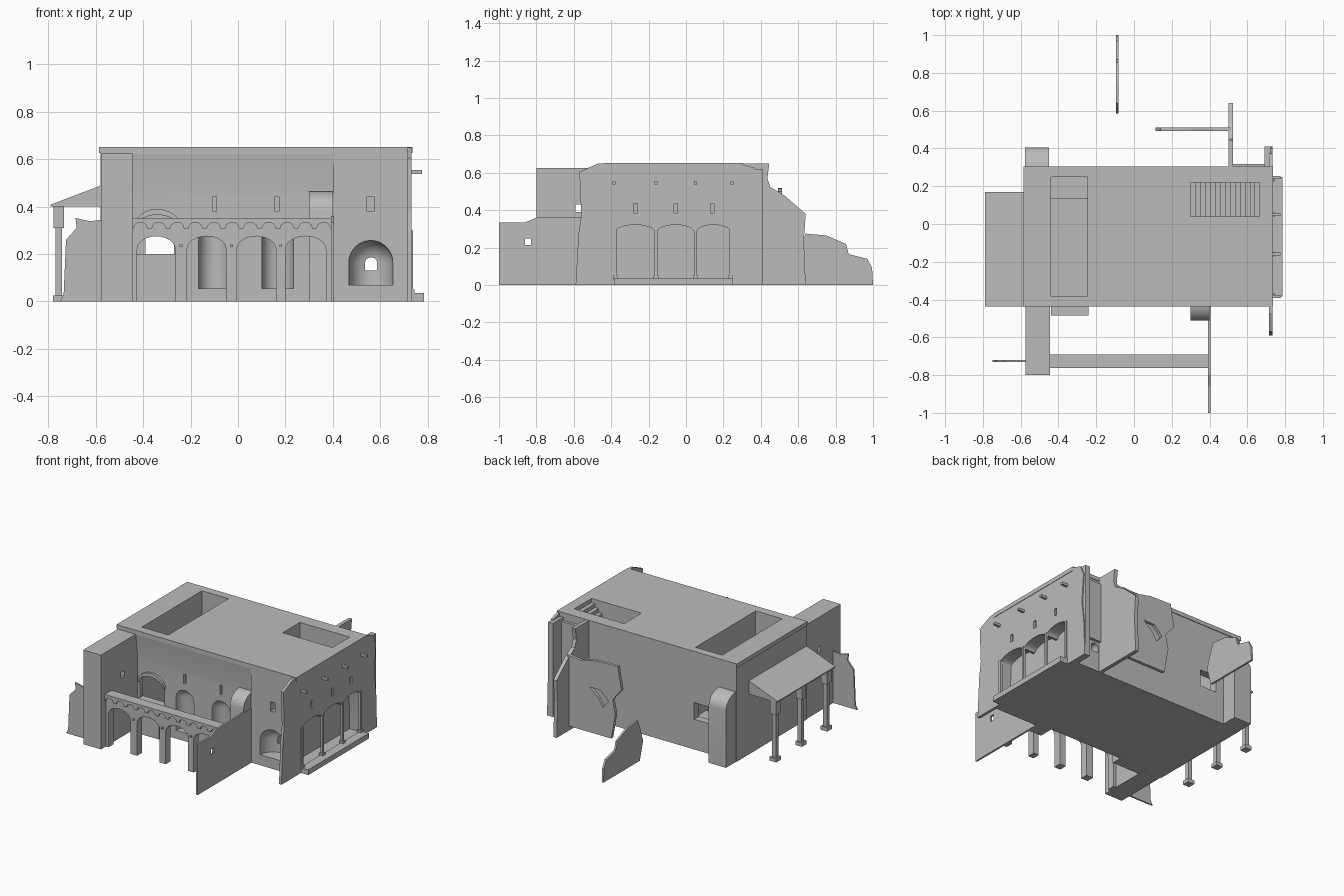
import bpy, bmesh, math
from mathutils import Vector

if "Cube" in bpy.data.objects:
    bpy.data.objects.remove(bpy.data.objects["Cube"])

plaster = bpy.data.materials.new("plaster_grey")
plaster.diffuse_color = (0.5, 0.5, 0.5, 1)
plaster.use_nodes = True
plaster.node_tree.nodes["Principled BSDF"].inputs["Base Color"].default_value = plaster.diffuse_color


def finish(name, bm):
    bmesh.ops.recalc_face_normals(bm, faces=bm.faces)
    me = bpy.data.meshes.new(name)
    bm.to_mesh(me)
    bm.free()
    me.materials.append(plaster)
    ob = bpy.data.objects.new(name, me)
    bpy.context.collection.objects.link(ob)
    return ob


def extrude(name, pts, axis, a, b):
    """Outline pushed along an axis: x uses (y,z), y uses (x,z), z uses (x,y)."""
    place = {'x': lambda p, t: (t, p[0], p[1]),
             'y': lambda p, t: (p[0], t, p[1]),
             'z': lambda p, t: (p[0], p[1], t)}[axis]
    bm = bmesh.new()
    f = bm.faces.new([bm.verts.new(place(p, a)) for p in pts])
    r = bmesh.ops.extrude_face_region(bm, geom=[f])
    move = Vector(place((0, 0), b - a))
    bmesh.ops.translate(bm, vec=move, verts=[v for v in r['geom'] if isinstance(v, bmesh.types.BMVert)])
    return finish(name, bm)


def box(name, x0, x1, y0, y1, z0, z1):
    return extrude(name, [(x0, y0), (x1, y0), (x1, y1), (x0, y1)], 'z', z0, z1)


def arc(x0, x1, spring, crown, n=12):
    """Half ellipse from x1 back to x0."""
    c, r = (x0 + x1) / 2, (x1 - x0) / 2
    return [(c + r * math.cos(math.pi * i / n), spring + (crown - spring) * math.sin(math.pi * i / n))
            for i in range(n + 1)]


def arch(x0, x1, z0, spring, crown):
    return [(x0, z0), (x1, z0)] + arc(x0, x1, spring, crown)


def apse(x, y, r, z0, top):
    """Round niche cutter with a domed head, made by spinning a profile."""
    bm = bmesh.new()
    prof = [(0, z0), (r, z0)] + [(r * math.cos(i * math.pi / 16), top - r + r * math.sin(i * math.pi / 16))
                                 for i in range(9)]
    vs = [bm.verts.new((x + p, y, z)) for p, z in prof]
    es = [bm.edges.new(e) for e in zip(vs, vs[1:])]
    bmesh.ops.spin(bm, geom=vs + es, cent=(x, y, 0), axis=(0, 0, 1), angle=2 * math.pi, steps=28)
    bmesh.ops.remove_doubles(bm, verts=bm.verts, dist=1e-5)
    return finish("cutter", bm)


def cut(ob, cutters, keep=False):
    for c in cutters:
        m = ob.modifiers.new("cut", 'BOOLEAN')
        m.operation, m.solver, m.object = 'DIFFERENCE', 'EXACT', c
        c.hide_render = True
    dg = bpy.context.evaluated_depsgraph_get()
    me = bpy.data.meshes.new_from_object(ob.evaluated_get(dg))
    ob.modifiers.clear()
    ob.data = me
    if not keep:
        for c in cutters:
            bpy.data.objects.remove(c)


def smooth(ob):
    bpy.ops.object.select_all(action='DESELECT')
    ob.select_set(True)
    bpy.context.view_layer.objects.active = ob
    bpy.ops.object.shade_smooth_by_angle(angle=math.radians(30))


# main hall and roof slab
hall = box("main_hall", -0.58, 0.72, -0.436, 0.30, 0, 0.63)
roof = box("roof_slab", -0.585, 0.735, -0.438, 0.304, 0.625, 0.652)

# shared cutters: light well and stair pit
well = box("cutter", -0.44, -0.245, -0.38, 0.25, 0.02, 0.8)
steps = [(0.30, 0.8), (0.30, 0.29)]
n = 14
for i in range(n):
    w = 0.365 / n
    z = 0.29 + i * 0.36 / n
    steps += [(0.30 + (i + 1) * w, z), (0.30 + (i + 1) * w, z + 0.36 / n)]
steps += [(0.665, 0.8)]
stair_pit = extrude("cutter", steps, 'y', 0.04, 0.22)

# side loggia opening with three arches
cols = [-0.385, -0.16, 0.05, 0.245]
opening = [(cols[0], 0.03), (cols[3], 0.03)]
for a, b in reversed(list(zip(cols, cols[1:]))):
    opening += arc(a + 0.008, b - 0.008, 0.285, 0.322)
loggia = extrude("cutter", opening, 'x', 0.648, 0.8)

cut(roof, [well, stair_pit], keep=True)

# recessed front wall under a sloped overhang
front_recess = extrude("cutter", [(-0.46, -0.02), (-0.415, -0.02), (-0.415, 0.46), (-0.435, 0.622), (-0.46, 0.622)],
                       'x', -0.445, 0.40)
cutters = [well, stair_pit, loggia, front_recess,
           extrude("cutter", arch(-0.43, -0.25, 0.2, 0.31, 0.365), 'y', -0.5, -0.36),
           box("cutter", -0.39, -0.27, 0.2, 0.35, 0.20, 0.31),
           extrude("cutter", arch(0.535, 0.587, 0.13, 0.16, 0.186), 'y', -0.40, 0.4),
           apse(-0.10, -0.415, 0.066, 0.055, 0.335),
           apse(0.167, -0.415, 0.066, 0.055, 0.335),
           apse(0.56, -0.437, 0.093, 0.07, 0.257)]
for x, w in ((-0.10, 0.008), (0.165, 0.008), (0.56, 0.016)):
    cutters.append(box("cutter", x - w, x + w, -0.5, -0.39, 0.38, 0.442))
cut(hall, [c for c in cutters if c is not loggia], keep=True)
cut(hall, [loggia], keep=True)
smooth(hall)

# ragged side facade with small windows
facade = extrude("side_facade", [(-0.59, 0), (0.41, 0), (0.405, 0.2), (0.385, 0.37), (0.40, 0.56), (0.37, 0.625),
                                 (0.285, 0.65), (-0.47, 0.65), (-0.57, 0.605), (-0.56, 0.375), (-0.575, 0.27)],
                 'x', 0.714, 0.732)
cut(facade, [loggia] + [box("cutter", 0.70, 0.8, y - 0.01, y + 0.01, 0.385, 0.435) for y in (-0.27, -0.055, 0.14)])
for c in cutters:
    if c is not loggia:
        bpy.data.objects.remove(c)

box("facade_return", 0.69, 0.725, 0.29, 0.41, 0, 0.62)
box("back_infill_strip", 0.52, 0.695, 0.295, 0.318, 0.20, 0.60)
box("loggia_step", 0.725, 0.785, -0.385, 0.25, 0, 0.035)
for i, y in enumerate(cols):
    yc = max(-0.378, min(0.238, y))
    box(f"loggia_column_{i}", 0.722, 0.738, yc - 0.008, yc + 0.008, 0.03, 0.30)
    box(f"loggia_base_{i}", 0.717, 0.745, yc - 0.013, yc + 0.013, 0.03, 0.05)
    box(f"roof_beam_end_{i}", 0.725, 0.775, y - 0.008, y + 0.008, 0.538, 0.554)

# light well ledge, door parapet and door arch moulding
box("well_ledge", -0.442, -0.243, 0.135, 0.252, 0.015, 0.19)
box("door_parapet", -0.44, -0.24, -0.485, -0.41, 0, 0.20)
ring = arc(-0.44, -0.24, 0.31, 0.39) + arc(-0.43, -0.25, 0.31, 0.365)[::-1]
extrude("door_arch_moulding", ring, 'y', -0.43, -0.41)

# tall front wing wall with a window
wing = box("front_wing_wall", -0.575, -0.445, -0.80, -0.43, 0, 0.625)
cut(wing, [box("cutter", -0.7, -0.3, -0.59, -0.555, 0.39, 0.43)])

# front arcade
arcade = box("front_arcade", -0.45, 0.40, -0.75, -0.70, 0, 0.335)
spans = [(-0.425, -0.265), (-0.215, -0.05), (-0.005, 0.16), (0.20, 0.37)]
cut(arcade, [extrude("cutter", arch(a, b, -0.05, 0.22, 0.275), 'y', -0.9, -0.6) for a, b in spans])
smooth(arcade)
box("arcade_cap", -0.45, 0.40, -0.762, -0.69, 0.335, 0.35)
# scalloped corbel table under the cap, both sides
m = 11
w = 0.85 / m
table = [(-0.45, 0.337), (-0.45, 0.31)]
for i in range(m):
    x = -0.45 + i * w
    table += arc(x + 0.01, x + w - 0.01, 0.308, 0.334, 5)[::-1]
table += [(0.40, 0.31), (0.40, 0.337)]
extrude("corbel_table_front", table, 'y', -0.762, -0.748)
extrude("corbel_table_back", table, 'y', -0.702, -0.69)
for i, x in enumerate((-0.24, -0.028, 0.18)):
    box(f"pier_peg_{i}", x - 0.006, x + 0.006, -0.757, -0.745, 0.229, 0.241)

# broken yard walls
yard = extrude("front_yard_wall", [(-1, 0), (-0.43, 0), (-0.43, 0.36), (-0.80, 0.36), (-0.86, 0.335), (-1, 0.335)],
               'x', 0.392, 0.404)
cut(yard, [box("cutter", 0.3, 0.5, -0.86, -0.83, 0.213, 0.25)])
extrude("left_broken_wall", [(-0.75, 0), (-0.57, 0), (-0.57, 0.345), (-0.625, 0.338), (-0.685, 0.352), (-0.68, 0.31),
                             (-0.725, 0.26), (-0.735, 0.03)], 'y', -0.73, -0.72)
extrude("back_broken_wall", [(0.29, 0), (0.64, 0), (0.63, 0.24), (0.64, 0.38), (0.53, 0.476), (0.45, 0.525),
                             (0.435, 0.57), (0.445, 0.65), (0.29, 0.65)], 'x', 0.50, 0.525)
screen = extrude("back_screen_wall", [(0.19, 0.03), (0.51, 0.03), (0.51, 0.50), (0.42, 0.49), (0.30, 0.515),
                                      (0.14, 0.52), (0.13, 0.45), (0.115, 0.37), (0.18, 0.29), (0.16, 0.20)],
                 'y', 0.492, 0.512)
cut(screen, [extrude("cutter", [(0.21, 0.27), (0.25, 0.22), (0.29, 0.28), (0.35, 0.33), (0.27, 0.33)], 'y', 0.4, 0.6)])
extrude("back_wall_shard", [(0.62, 0), (1, 0), (0.995, 0.09), (0.97, 0.14), (0.87, 0.165), (0.855, 0.22),
                            (0.75, 0.265), (0.64, 0.275), (0.61, 0.20), (0.585, 0.12)], 'x', -0.095, -0.082)

# buttresses with rounded tops leaning on the hall
for name, x0, x1, yw, yo in (("back_buttress", -0.577, -0.45, 0.29, 0.405),
                             ("front_buttress", 0.30, 0.40, -0.41, -0.512)):
    prof = [(yw, 0), (yo, 0)] + [(yo + (yw - yo) * (1 - math.cos(t * math.pi / 16)), 0.38 + 0.085 * math.sin(t * math.pi / 16))
                                 for t in range(9)]
    smooth(extrude(name, prof, 'x', x0, x1))

# left porch: lean-to roof on three posts
extrude("porch_roof", [(-0.79, 0.40), (-0.575, 0.40), (-0.575, 0.49), (-0.79, 0.408)], 'y', -0.436, 0.17)
for i, y in enumerate((0.145, -0.125, -0.39)):
    for part, r, z0, z1 in (("base", 0.024, 0, 0.025), ("post", 0.014, 0.02, 0.32), ("capital", 0.022, 0.31, 0.402)):
        box(f"porch_{part}_{i}", -0.756 - r, -0.756 + r, y - r, y + r, z0, z1)
